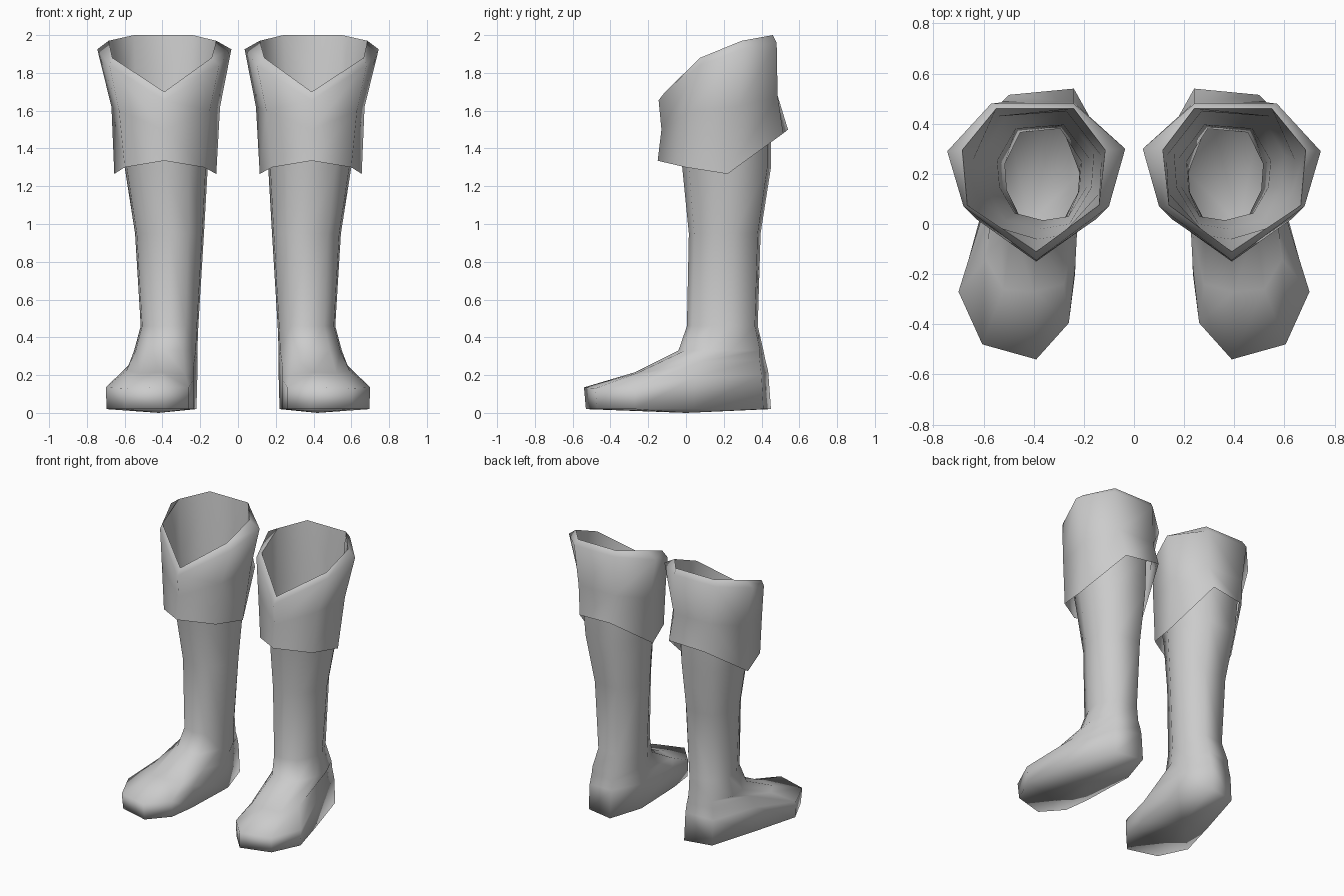
import bpy

grey = bpy.data.materials.new("plain grey")
grey.diffuse_color = (0.6, 0.6, 0.6, 1)


def loft(name, rings, base=None):
    """Skin rings from bottom to top, optionally closing the bottom to a point; mirror to make the pair."""
    n = len(rings[0])
    verts = [p for ring in rings for p in ring]
    faces = []
    for r in range(len(rings) - 1):
        for i in range(n):
            j = (i + 1) % n
            faces.append((r * n + i, r * n + j, (r + 1) * n + j, (r + 1) * n + i))
    if base:
        verts.append(base)
        faces += [((i + 1) % n, i, len(verts) - 1) for i in range(n)]
    mesh = bpy.data.meshes.new(name)
    mesh.from_pydata(verts, [], faces)
    mesh.materials.append(grey)
    obj = bpy.data.objects.new(name, mesh)
    bpy.context.collection.objects.link(obj)
    mirror = obj.modifiers.new("pair", 'MIRROR')
    mirror.use_mirror_merge = False
    for p in mesh.polygons:
        p.use_smooth = True
    return obj


def middle(a, b):
    return tuple((s + t) / 2 for s, t in zip(a, b))


# Foot: sole outline, upper edge and instep, from the toe round the outer side
sole = [(.385, -.53), (.6, -.47), (.695, -.27), (.61, .04), (.5, .41), (.3, .45),
        (.22, .2), (.235, -.2), (.26, -.39)]
edge = [(.39, -.54, .135), (.605, -.48, .13), (.70, -.27, .135), (.6, .05, .19), (.5, .4, .2),
        (.3, .435, .22), (.215, .2, .2), (.235, -.18, .175), (.26, -.395, .135)]
instep = [(.4, -.27, .215), (.52, -.26, .21), (.59, -.14, .225), (.56, .07, .27), (.49, .39, .28),
          (.3, .42, .28), (.215, .2, .27), (.235, -.05, .25), (.28, -.24, .205)]

# Shaft: one rounded section fitted to a box at each height
section = [(0, -1), (.62, -.85), (.95, -.3), (1, .25), (.6, .92), (-.45, 1),
           (-1, .3), (-.95, -.3), (-.55, -.92)]
boxes = [(.215, .55, -.04, .41, .33), (.21, .515, .005, .38, .46), (.18, .545, .015, .395, .95),
         (.16, .60, -.02, .45, 1.3), (.13, .64, -.06, .45, 1.58)]
shaft = [[((a + b) / 2 + u * (b - a) / 2, (c + d) / 2 + v * (d - c) / 2, z) for u, v in section]
         for a, b, c, d, z in boxes]

# Rim: the fold shared by shaft and cuff
rim = [(.39, -.11, 1.7), (.665, .075, 1.88), (.685, .295, 1.97), (.55, .46, 2), (.24, .46, 2),
       (.115, .295, 1.97), (.14, .075, 1.88)]
shaft_top = [rim[0], middle(rim[0], rim[1])] + rim[1:] + [middle(rim[6], rim[0])]

loft("boot", [[(x, y, .02) for x, y in sole], edge, instep] + shaft + [shaft_top], base=(.42, 0, 0))

# Cuff: turned-down band from hem up to the rim
hem = [(.39, -.15, 1.335), (.6, 0, 1.3), (.655, .22, 1.265), (.5, .515, 1.48), (.24, .54, 1.5),
       (.115, .22, 1.265), (.18, 0, 1.3)]
waist = [(.39, -.13, 1.5), (.63, .02, 1.6), (.67, .28, 1.62), (.53, .485, 1.68), (.24, .485, 1.68),
         (.095, .28, 1.62), (.15, .02, 1.6)]
lip = [(.39, -.145, 1.655), (.68, .07, 1.84), (.745, .29, 1.925), (.57, .48, 1.96), (.24, .48, 1.96),
       (.035, .3, 1.925), (.1, .07, 1.84)]
loft("cuff", [hem, waist, lip, rim])
